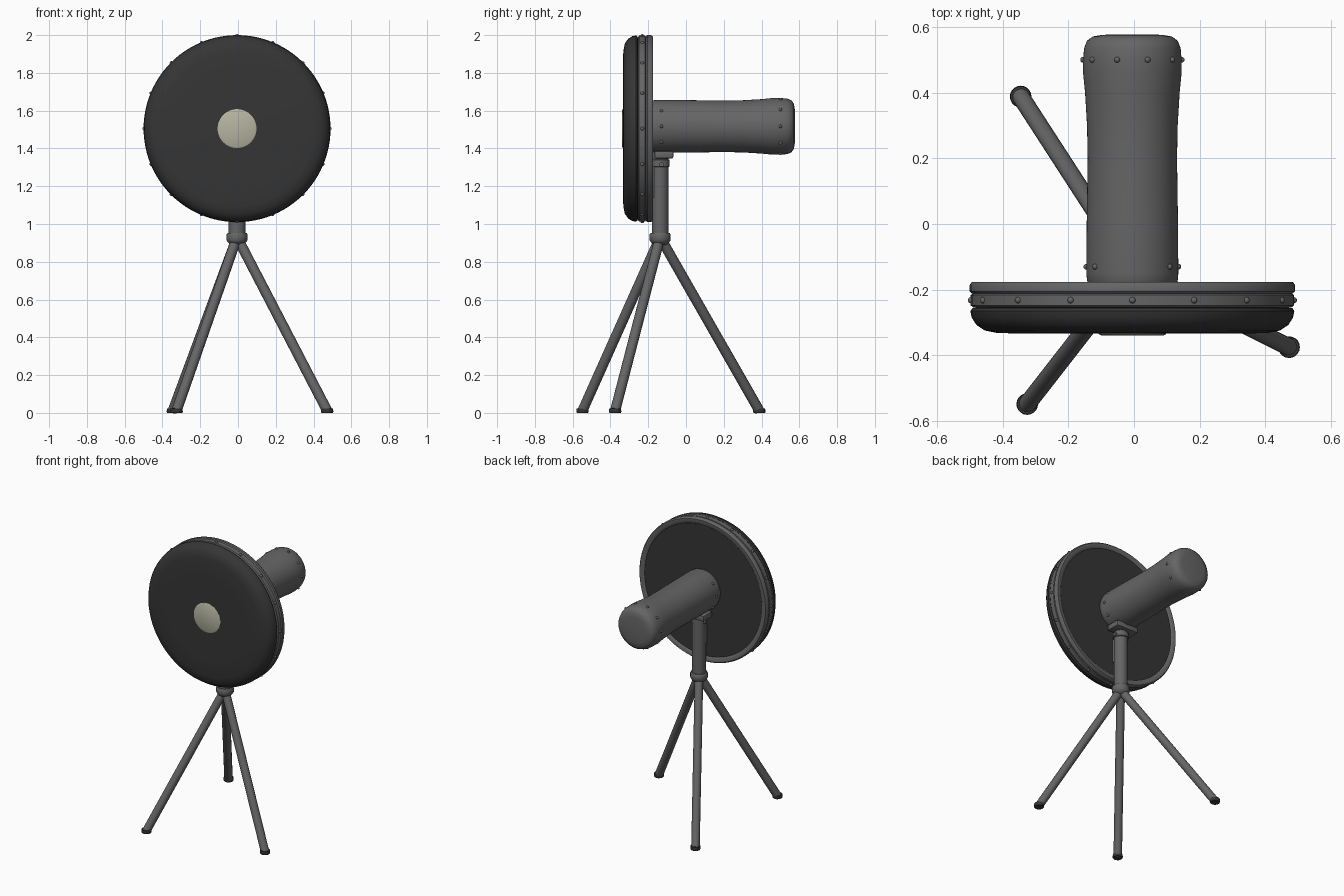
import bpy, bmesh, math
from mathutils import Vector, Matrix

cube = bpy.data.objects.get("Cube")
if cube:
    bpy.data.objects.remove(cube)


def material(name, rgb):
    m = bpy.data.materials.new(name)
    m.use_nodes = True
    m.diffuse_color = (*rgb, 1)
    m.node_tree.nodes["Principled BSDF"].inputs["Base Color"].default_value = (*rgb, 1)
    return m


METAL = material("grey metal", (0.13, 0.13, 0.133))
RUBBER = material("black rubber", (0.036, 0.036, 0.036))
CREAM = material("cream button", (0.47, 0.46, 0.36))


def finish(name, bm, mat, angle=40):
    bmesh.ops.remove_doubles(bm, verts=bm.verts, dist=1e-5)
    bmesh.ops.recalc_face_normals(bm, faces=bm.faces)
    mesh = bpy.data.meshes.new(name)
    bm.to_mesh(mesh)
    bm.free()
    ob = bpy.data.objects.new(name, mesh)
    bpy.context.collection.objects.link(ob)
    mesh.materials.append(mat)
    bpy.ops.object.select_all(action="DESELECT")
    ob.select_set(True)
    bpy.context.view_layer.objects.active = ob
    bpy.ops.object.shade_smooth_by_angle(angle=math.radians(angle))
    return ob


def lathe(name, profile, centre, mat, axis="Y", steps=64):
    """Spin (radius, distance along axis) points about the given axis."""
    bm = bmesh.new()
    vs = [bm.verts.new((r, 0, d)) for r, d in profile]
    es = [bm.edges.new(pair) for pair in zip(vs, vs[1:])]
    bmesh.ops.spin(bm, geom=vs + es, cent=(0, 0, 0), axis=(0, 0, 1),
                   angle=math.tau, steps=steps)
    if axis == "Y":
        bm.transform(Matrix.Rotation(-math.pi / 2, 4, "X"))
    bm.transform(Matrix.Translation(centre))
    return finish(name, bm, mat)


def rod(name, a, b, radius, mat, sides=16):
    a, b = Vector(a), Vector(b)
    bm = bmesh.new()
    bmesh.ops.create_cone(bm, cap_ends=True, segments=sides, radius1=radius,
                          radius2=radius, depth=(b - a).length)
    turn = (b - a).to_track_quat("Z", "Y").to_matrix().to_4x4()
    bm.transform(Matrix.Translation((a + b) / 2) @ turn)
    return finish(name, bm, mat)


def box(name, centre, size, mat, bevel=0.008):
    bm = bmesh.new()
    bmesh.ops.create_cube(bm, size=1)
    bm.transform(Matrix.Translation(centre) @ Matrix.Diagonal((*size, 1)))
    bmesh.ops.bevel(bm, geom=bm.edges, offset=bevel, segments=2, affect="EDGES", profile=0.5)
    return finish(name, bm, mat)


def bolt_ring(name, centre, radius, angles, size):
    bm = bmesh.new()
    for a in angles:
        t = math.radians(a)
        p = Vector((math.cos(t) * radius, 0, math.sin(t) * radius)) + Vector(centre)
        bmesh.ops.create_icosphere(bm, subdivisions=2, radius=size,
                                   matrix=Matrix.Translation(p))
    return finish(name, bm, METAL)


# Round head: padded front, band, rear flange and back plate
X = -0.005
HEAD = (X, 0, 1.505)
lathe("front_pad", [(0, -0.334), (0.3, -0.334), (0.41, -0.332), (0.45, -0.324),
                    (0.475, -0.307), (0.489, -0.285), (0.493, -0.265),
                    (0.487, -0.256), (0.46, -0.253), (0, -0.253)], HEAD, RUBBER, steps=96)
lathe("head_band", [(0, -0.254), (0.484, -0.254), (0.492, -0.248), (0.492, -0.216),
                    (0.486, -0.212), (0, -0.212)], HEAD, METAL, steps=96)
lathe("rear_flange", [(0.455, -0.212), (0.488, -0.212), (0.495, -0.205), (0.495, -0.185),
                      (0.488, -0.176), (0.465, -0.176), (0.455, -0.184), (0.455, -0.212)],
      HEAD, METAL, steps=96)
lathe("back_plate", [(0, -0.212), (0.458, -0.212), (0.458, -0.184), (0, -0.184)],
      HEAD, RUBBER, steps=96)
lathe("centre_button", [(0, -0.339), (0.095, -0.339), (0.103, -0.335), (0.103, -0.328),
                        (0, -0.328)], HEAD, CREAM)
bolt_ring("band_bolts", (X, -0.232, 1.505), 0.491, [i * 22.5 for i in range(16)], 0.01)

# Motor barrel with a swollen rounded end
BARREL = (X, 0, 1.517)
lathe("barrel", [(0, -0.19), (0.13, -0.19), (0.138, -0.172), (0.14, -0.15), (0.139, 0),
                 (0.136, 0.2), (0.138, 0.3), (0.144, 0.4), (0.15, 0.46), (0.15, 0.5),
                 (0.147, 0.535), (0.138, 0.558), (0.12, 0.571), (0.09, 0.576),
                 (0, 0.577)], BARREL, METAL)
bolt_ring("barrel_end_bolts", (X, 0.5, 1.517), 0.15, [i * 36 for i in range(10)], 0.009)
bolt_ring("barrel_front_bolts", (X, -0.13, 1.517), 0.14,
          [0, 36, -36, 180, 144, 216], 0.009)

# Post, saddle and clamp
HUB = (X, -0.137, 0)
rod("post", (X, -0.137, 0.92), (X, -0.137, 1.4), 0.044, METAL, 24)
box("saddle", (X, -0.117, 1.367), (0.17, 0.1, 0.04), METAL)
lathe("post_cap", [(0.04, 1.30), (0.05, 1.305), (0.05, 1.34), (0.04, 1.345)],
      HUB, METAL, "Z", 24)
box("post_mount", (X, -0.175, 1.24), (0.06, 0.03, 0.2), METAL)
rod("clamp_pin", (X - 0.06, -0.13, 1.315), (X + 0.06, -0.13, 1.315), 0.012, METAL, 12)
lathe("leg_collar", [(0, 0.885), (0.035, 0.89), (0.05, 0.905), (0.056, 0.915),
                     (0.056, 0.945), (0.05, 0.953), (0.043, 0.953)], HUB, METAL, "Z", 24)

# Tripod legs with rubber feet
top = Vector((X, -0.137, 0.93))
feet = {"left": (0.472, -0.375), "front_right": (-0.325, -0.548), "rear_right": (-0.345, 0.388)}
for side, (fx, fy) in feet.items():
    foot = Vector((fx, fy, 0.012))
    start = top.lerp(foot, 0.02)
    rod(side + "_leg", start, foot, 0.027, METAL)
    lathe(side + "_foot", [(0, 0), (0.03, 0), (0.033, 0.006), (0.031, 0.024), (0, 0.026)],
          (fx, fy, 0), RUBBER, "Z", 20)
